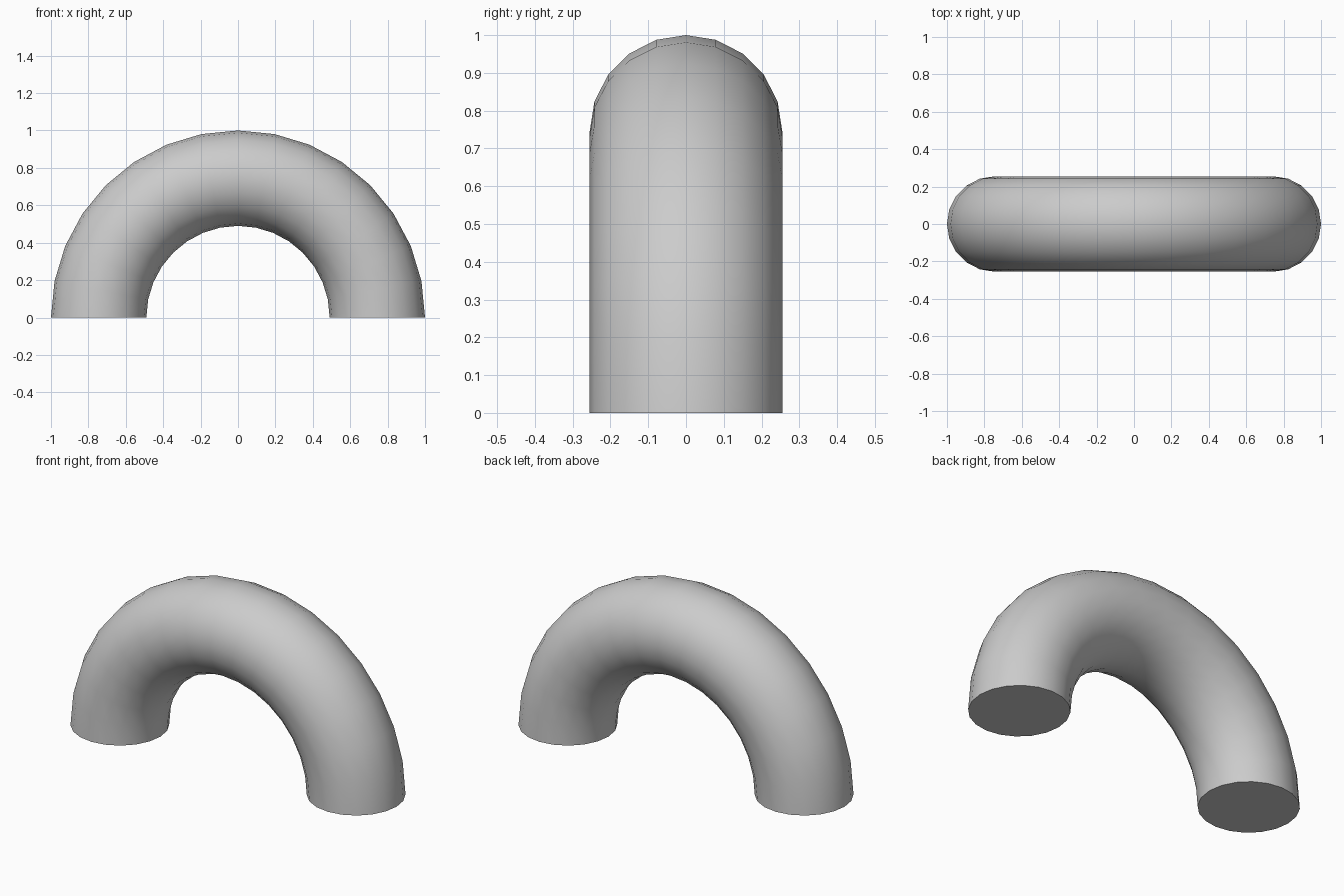
import bpy, bmesh, math
from mathutils import Matrix

if "Cube" in bpy.data.objects:
    bpy.data.objects.remove(bpy.data.objects["Cube"])

MAJOR, MINOR = 0.745, 0.255   # bend radius, tube radius
SIDES, STEPS = 20, 16         # tube sides, segments along the half turn

bm = bmesh.new()

# Round end section lying on the ground
ring = bmesh.ops.create_circle(bm, cap_ends=False, segments=SIDES, radius=MINOR,
                               matrix=Matrix.Translation((MAJOR, 0, 0))
                               @ Matrix.Rotation(math.pi / 2, 4, 'Z'))
start = [e for e in bm.edges]

# Sweep the section through a half turn over the top
spun = bmesh.ops.spin(bm, geom=ring["verts"] + start, cent=(0, 0, 0), axis=(0, 1, 0),
                      angle=-math.pi, steps=STEPS, use_duplicate=False)

# Flat end caps
bmesh.ops.holes_fill(bm, edges=[e for e in bm.edges if e.is_boundary], sides=0)
bmesh.ops.recalc_face_normals(bm, faces=bm.faces)

mesh = bpy.data.meshes.new("arched_tube")
bm.to_mesh(mesh)
bm.free()
tube = bpy.data.objects.new("arched_tube", mesh)
bpy.context.collection.objects.link(tube)

# Smooth tube with crisp rims
bpy.context.view_layer.objects.active = tube
tube.select_set(True)
bpy.ops.object.shade_smooth_by_angle(angle=math.radians(40))
